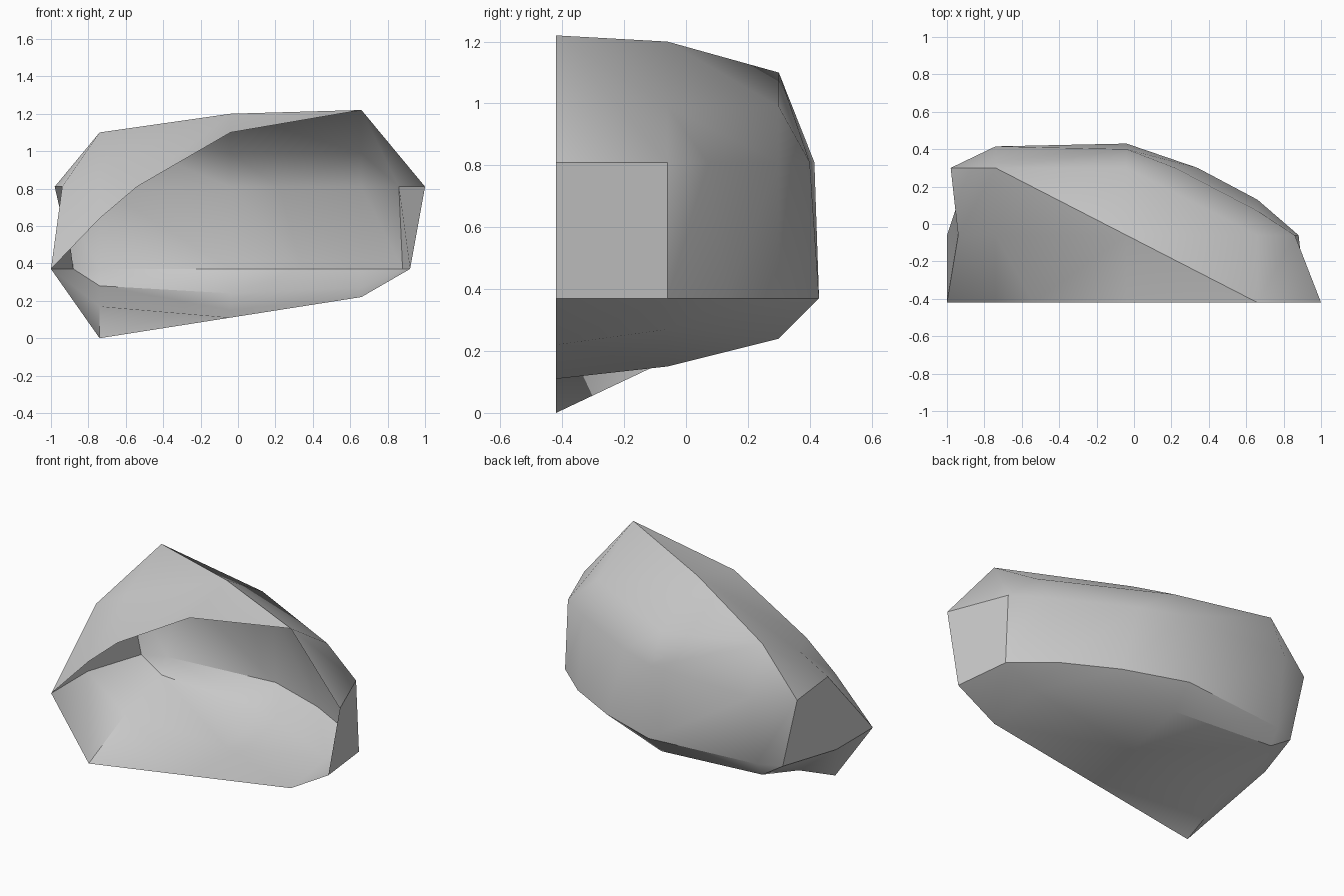
import bpy
import bmesh
import math
from mathutils import Vector
from mathutils.geometry import delaunay_2d_cdt

cube = bpy.data.objects.get("Cube")
if cube:
    bpy.data.objects.remove(cube, do_unlink=True)

# Stations shared by many of the corners
LEFT, CENTRE, RIGHT = -0.74, -0.04, 0.66
FRONT, MID, BACK = -0.42, -0.06, 0.30
LOW, HIGH = 0.37, 0.81


def ring(outline, height):
    """Turn a plan outline into corners at one height."""
    return [Vector((x, y, height)) for x, y in outline]


def cap(bm, boundary, inner, ridges, upward):
    """Triangulate a facetted cap in plan, keeping ridge lines as edges."""
    points = boundary + inner
    count = len(boundary)
    edges = [(i, (i + 1) % count) for i in range(count)]
    edges += [(points.index(a), points.index(b)) for a, b in ridges]
    result = delaunay_2d_cdt([p.xy for p in points], edges, [], 1, 1e-5)
    triangles, sources = result[2], result[3]
    for triangle in triangles:
        corners = [points[sources[i][0]] for i in triangle]
        if not upward:
            corners.reverse()
        bm.faces.new([bm.verts.new(c) for c in corners])


# Wall outlines, running from the left front round the back to the right front
low_ring = ring([(-1, FRONT), (-1, MID), (-0.88, BACK), (LEFT, 0.36),
                 (CENTRE, 0.43), (0.34, BACK), (RIGHT, 0.13),
                 (0.88, MID), (0.92, FRONT)], LOW)
high_ring = ring([(-1, FRONT), (-0.94, MID), (-0.98, BACK), (LEFT, 0.415),
                  (CENTRE, 0.4), (0.22, BACK), (RIGHT, 0.07),
                  (0.86, MID), (1, FRONT)], HIGH)
high_ring[0] = low_ring[0].copy()

# Front rims of the roof and the floor, from right to left
roof_rim = [Vector((x, FRONT, z)) for x, z in
            [(RIGHT, 1.22), (CENTRE, 1.1), (-0.54, HIGH), (LEFT, 0.64)]]
floor_rim = [Vector((x, FRONT, z)) for x, z in
             [(RIGHT, 0.22), (CENTRE, 0.11), (LEFT, 0)]]

# Raised and sunken corners inside the caps
ridge_middle = Vector((CENTRE, MID, 1.2))
ridge_end = Vector((LEFT, BACK, 1.1))
rear_shoulder = Vector((CENTRE, BACK, 0.99))
right_shoulder = Vector((RIGHT, MID, 0.99))
left_shoulder = Vector((LEFT, MID, 0.92))
crown = [ridge_middle, ridge_end, rear_shoulder, right_shoulder, left_shoulder]
belly = [Vector(p) for p in [(LEFT, MID, 0.17), (CENTRE, MID, 0.15),
                             (RIGHT, MID, 0.27), (LEFT, BACK, 0.28),
                             (CENTRE, BACK, 0.24)]]

bm = bmesh.new()

# Side wall band
for i in range(len(low_ring) - 1):
    corners = [low_ring[i + 1], low_ring[i], high_ring[i], high_ring[i + 1]]
    if corners[1] == corners[2]:
        corners.pop(1)
    bm.faces.new([bm.verts.new(c) for c in corners])

# Roof with its diagonal ridge, then the underside
cap(bm, high_ring + roof_rim, crown,
    [(roof_rim[0], ridge_middle), (ridge_middle, ridge_end),
     (ridge_end, rear_shoulder), (rear_shoulder, right_shoulder),
     (roof_rim[0], right_shoulder)], True)
cap(bm, low_ring + floor_rim, belly,
    [(belly[0], belly[1]), (belly[1], belly[2]), (belly[3], belly[4]),
     (belly[4], belly[2])], False)
bmesh.ops.remove_doubles(bm, verts=bm.verts, dist=0.0005)

mesh = bpy.data.meshes.new("rock_shell")
bm.to_mesh(mesh)
bm.free()
rock = bpy.data.objects.new("rock_shell", mesh)
bpy.context.collection.objects.link(rock)

# Plain stone colour
stone = bpy.data.materials.new("stone_grey")
stone.use_nodes = True
colour = (0.6, 0.6, 0.6, 1)
stone.diffuse_color = colour
stone.node_tree.nodes["Principled BSDF"].inputs["Base Color"].default_value = colour
mesh.materials.append(stone)

# Soft facets with sharp main creases
bpy.ops.object.select_all(action='DESELECT')
rock.select_set(True)
bpy.context.view_layer.objects.active = rock
bpy.ops.object.shade_smooth_by_angle(angle=math.radians(35))
